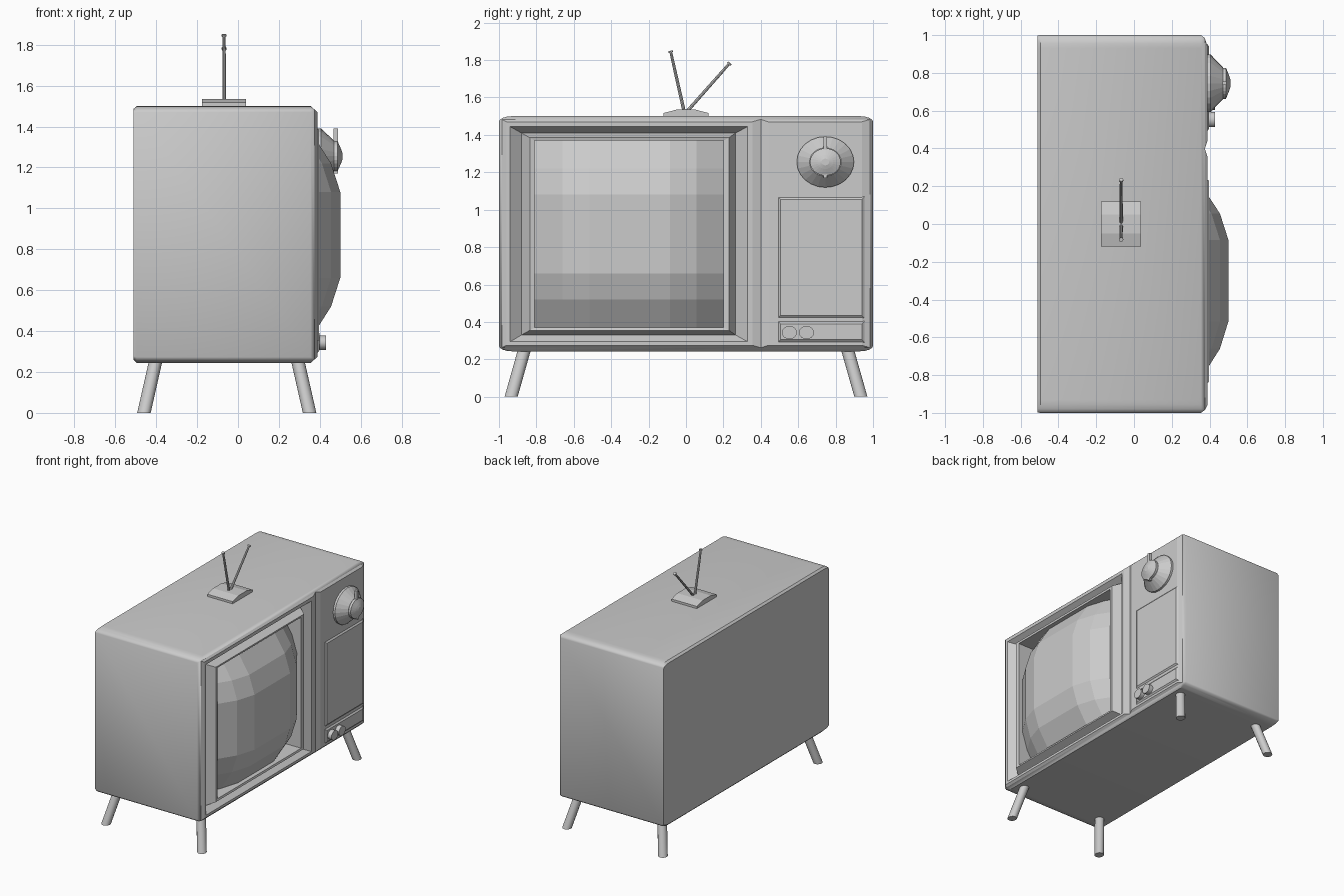
import bpy, bmesh, math
from mathutils import Vector

if "Cube" in bpy.data.objects:
    bpy.data.objects.remove(bpy.data.objects["Cube"])

CX = -0.055  # middle of the cabinet depth


def finish(bm, name, smooth=None):
    bmesh.ops.remove_doubles(bm, verts=bm.verts, dist=0.0001)
    bmesh.ops.recalc_face_normals(bm, faces=bm.faces)
    me = bpy.data.meshes.new(name)
    bm.to_mesh(me)
    bm.free()
    ob = bpy.data.objects.new(name, me)
    bpy.context.collection.objects.link(ob)
    if smooth:
        bpy.ops.object.select_all(action='DESELECT')
        bpy.context.view_layer.objects.active = ob
        ob.select_set(True)
        bpy.ops.object.shade_smooth_by_angle(angle=math.radians(smooth))
    return ob


def loft(name, loops, cap_start=False, cap_end=False, smooth=None):
    """Skin a list of equally long closed point loops."""
    bm = bmesh.new()
    rows = [[bm.verts.new(p) for p in lp] for lp in loops]
    n = len(rows[0])
    for a, b in zip(rows, rows[1:]):
        for i in range(n):
            j = (i + 1) % n
            bm.faces.new((a[i], a[j], b[j], b[i]))
    if cap_start:
        bm.faces.new(rows[0])
    if cap_end:
        bm.faces.new(rows[-1])
    return finish(bm, name, smooth)


def rect(y0, y1, z0, z1, x):
    return [(x, y0, z0), (x, y1, z0), (x, y1, z1), (x, y0, z1)]


def round_rect(x, hy, z0, z1, ry, rz, seg=4):
    pts = []
    corners = [(hy - ry, z1 - rz), (ry - hy, z1 - rz), (ry - hy, z0 + rz), (hy - ry, z0 + rz)]
    for k, (cy, cz) in enumerate(corners):
        for s in range(seg + 1):
            a = math.pi / 2 * (k + s / seg)
            pts.append((x, cy + ry * math.cos(a), cz + rz * math.sin(a)))
    return pts


def ring(x, y, z, ry, rz, n):
    return [(x, y + ry * math.cos(2 * math.pi * i / n), z + rz * math.sin(2 * math.pi * i / n))
            for i in range(n)]


def turned(name, y, z, profile, n, squash=0.89, smooth=None):
    """Knob turned about the x axis, profile = (x, radius)."""
    return loft(name, [ring(x, y, z, r, r * squash, n) for x, r in profile], True, True, smooth)


def rod(name, a, b, radii, n=8):
    a, b = Vector(a), Vector(b)
    q = (b - a).to_track_quat('Z', 'Y')
    loops = [[a.lerp(b, t) + q @ Vector((r * math.cos(2 * math.pi * i / n),
                                         r * math.sin(2 * math.pi * i / n), 0))
              for i in range(n)] for t, r in radii]
    return loft(name, loops, True, True, 40)


# Cabinet shell, front left open for the two front pieces
loft("cabinet", [round_rect(-0.51, 0.998, 0.258, 1.487, 0.07, 0.02),
                 round_rect(-0.495, 1.0, 0.243, 1.5, 0.07, 0.03),
                 round_rect(0.355, 1.0, 0.243, 1.5, 0.07, 0.03),
                 round_rect(0.375, 0.985, 0.262, 1.483, 0, 0)], cap_start=True, smooth=35)

# Screen surround: outer rim, V groove, raised lip, inner wall
loft("screen_surround", [rect(-0.985, 0.40, 0.262, 1.483, 0.375),
                         rect(-0.96, 0.355, 0.275, 1.47, 0.389),
                         rect(-0.94, 0.33, 0.294, 1.444, 0.389),
                         rect(-0.88, 0.265, 0.33, 1.41, 0.34),
                         rect(-0.835, 0.23, 0.355, 1.385, 0.397),
                         rect(-0.81, 0.20, 0.37, 1.37, 0.393),
                         rect(-0.81, 0.20, 0.37, 1.37, 0.22)])

# Control panel and its two raised plates
loft("control_panel", [rect(0.40, 0.985, 0.262, 1.483, 0.375),
                       rect(0.44, 0.94, 0.275, 1.47, 0.389)], cap_end=True)
for name, z0, z1 in (("speaker_plate", 0.42, 1.07), ("knob_plate", 0.29, 0.405)):
    loft(name, [rect(0.49, 0.955, z0, z1, 0.386),
                rect(0.505, 0.94, z0 + 0.015, z1 - 0.015, 0.398)], cap_end=True)

# Bulging faceted picture tube
bm = bmesh.new()
drop = [0.14, 0.045, 0, 0, 0.045, 0.14]
ys = [-0.81, -0.66, -0.515, -0.085, 0.055, 0.20]
zs = [0.37, 0.52, 0.66, 1.08, 1.22, 1.37]
grid = [[bm.verts.new((0.5 - dy - dz, y, z)) for y, dy in zip(ys, drop)] for z, dz in zip(zs, drop)]
for r in range(5):
    for c in range(5):
        bm.faces.new((grid[r][c], grid[r][c + 1], grid[r + 1][c + 1], grid[r + 1][c]))
finish(bm, "screen")

# Channel dial with pointer
DY, DZ = 0.745, 1.255
turned("dial_base", DY, DZ, [(0.385, 0.153), (0.405, 0.153), (0.47, 0.085)], 24)
turned("dial_knob", DY, DZ, [(0.465, 0.082), (0.487, 0.082), (0.503, 0.042), (0.51, 0.02)], 24)
loft("dial_pointer", [rect(DY - 0.01, DY + 0.01, 1.17, 1.39, x) for x in (0.468, 0.49)], True, True)

# Two small knobs
for i, y in enumerate((0.553, 0.644)):
    turned("small_knob_%d" % (i + 1), y, 0.343, [(0.385, 0.04), (0.43, 0.04)], 16, smooth=35)

# Splayed legs, cut level with the floor
for sx in (-1, 1):
    for sy in (-1, 1):
        loops = []
        for z, dx, y in ((0, 0.405, 0.935), (0.265, 0.345, 0.86)):
            loops.append([(CX + sx * dx + 0.033 * math.cos(math.pi * i / 6),
                           sy * y + 0.035 * math.sin(math.pi * i / 6), z) for i in range(12)])
        loft("%s_%s_leg" % ("front" if sx > 0 else "back", "right" if sy > 0 else "left"),
             loops, True, True, 40)

# Antenna base with arched top, and two rods with tips
arch = [(-0.12, 1.497), (0.12, 1.497), (0.12, 1.517), (0.05, 1.535), (-0.05, 1.535), (-0.12, 1.517)]
loft("antenna_base", [[(x, y, z) for y, z in arch] for x in (-0.175, 0.038)], True, True)
for name, y0, y1, z1 in (("antenna_left", -0.01, -0.083, 1.85), ("antenna_right", 0.005, 0.235, 1.785)):
    rod(name, (-0.068, y0, 1.525), (-0.068, y1, z1),
        [(0, 0.009), (0.8, 0.008), (0.97, 0.007), (0.97, 0.012), (1, 0.012)])
